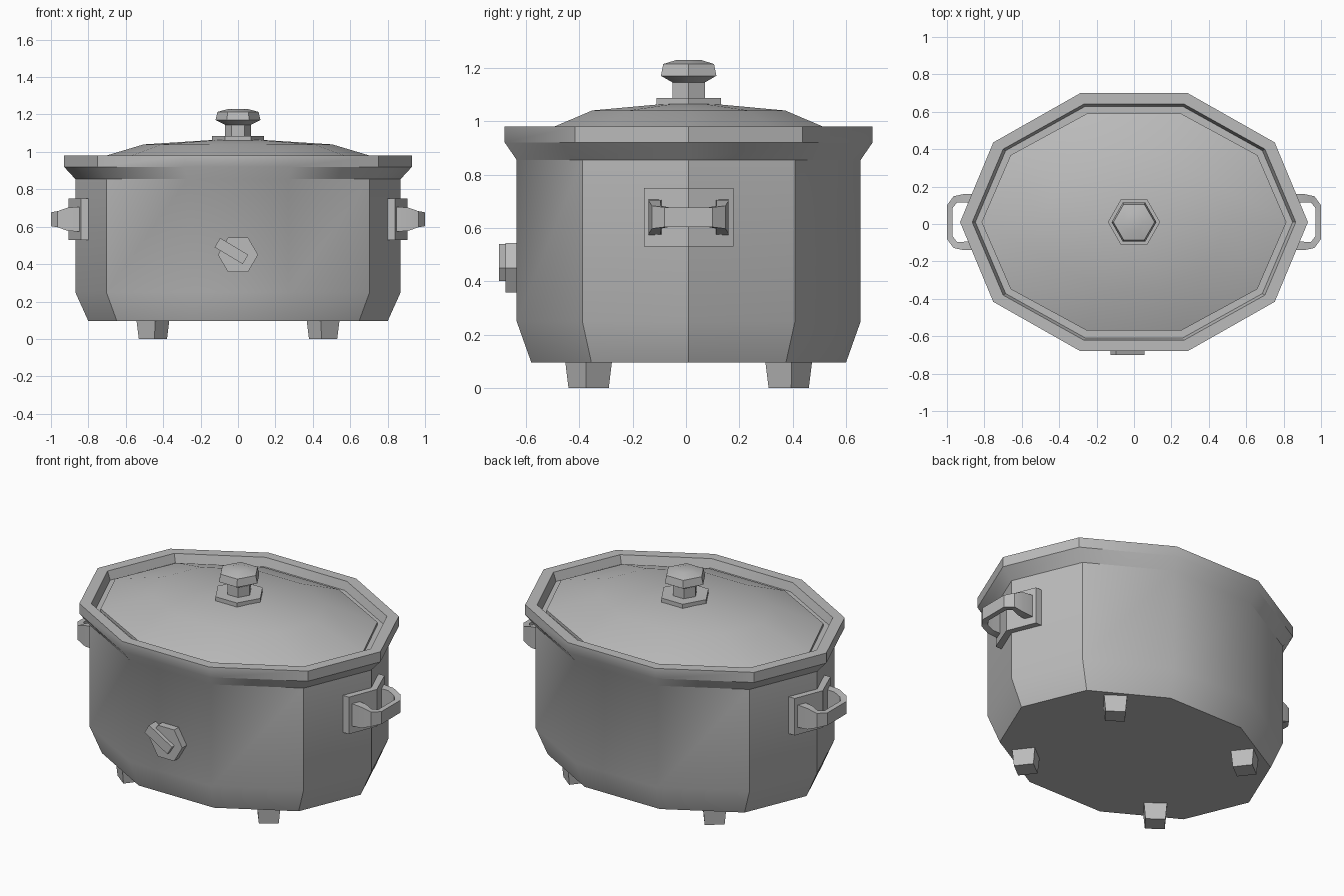
import bpy, bmesh, math
from mathutils import Matrix, Vector

cube = bpy.data.objects.get("Cube")
if cube:
    bpy.data.objects.remove(cube, do_unlink=True)

GREY = (0.5, 0.5, 0.5, 1)
metal = bpy.data.materials.new("plain_grey")
metal.use_nodes = True
metal.diffuse_color = GREY
metal.node_tree.nodes["Principled BSDF"].inputs["Base Color"].default_value = GREY
CY = 0.01  # depth centre of the pot


def loft(name, rings, place=Matrix.Identity(4), sharp=35):
    """Bridge equal-length rings of points, cap both ends, shade by angle."""
    bm = bmesh.new()
    loops = [[bm.verts.new(place @ Vector(p)) for p in ring] for ring in rings]
    n = len(loops[0])
    for a, b in zip(loops, loops[1:]):
        for i in range(n):
            j = (i + 1) % n
            bm.faces.new((a[i], a[j], b[j], b[i]))
    bm.faces.new(loops[0][::-1])
    bm.faces.new(loops[-1])
    bmesh.ops.recalc_face_normals(bm, faces=bm.faces)
    mesh = bpy.data.meshes.new(name)
    bm.to_mesh(mesh)
    bm.free()
    mesh.materials.append(metal)
    obj = bpy.data.objects.new(name, mesh)
    bpy.context.collection.objects.link(obj)
    bpy.ops.object.select_all(action='DESELECT')
    obj.select_set(True)
    bpy.context.view_layer.objects.active = obj
    bpy.ops.object.shade_smooth_by_angle(angle=math.radians(sharp))
    return obj


def ngon(n, rx, ry, z):
    return [(rx * math.cos(math.tau * i / n), ry * math.sin(math.tau * i / n), z)
            for i in range(n)]


def turned(name, n, profile, place):
    return loft(name, [ngon(n, *p) for p in profile], place)


def box(name, size, place, foot_scale=1):
    w, d, h = (s / 2 for s in size)
    corners = ((-w, -d), (w, -d), (w, d), (-w, d))
    return loft(name, [[(x * k, y * k, z) for x, y in corners]
                       for z, k in ((-h, foot_scale), (h, 1))], place)


centre = Matrix.Translation((0, CY, 0))

# Ten-sided oval pot with flared rim and inner ledge
turned("pot_body", 10, [
    (0.80, 0.62, 0.095), (0.87, 0.678, 0.25), (0.87, 0.678, 0.855),
    (0.93, 0.725, 0.92), (0.93, 0.725, 0.98), (0.865, 0.664, 0.98),
    (0.848, 0.65, 0.93), (0.78, 0.58, 0.93)], centre)

# Low domed lid
turned("lid", 10, [
    (0.815, 0.61, 0.925), (0.815, 0.61, 0.947),
    (0.505, 0.38, 1.04), (0.10, 0.08, 1.066)], centre)

# Six-sided lid knob with its base plate
turned("knob_base", 6, [(0.14, 0.14, 1.05), (0.14, 0.14, 1.086)], centre)
turned("knob", 6, [
    (0.07, 0.07, 1.08), (0.07, 0.07, 1.145), (0.12, 0.12, 1.17),
    (0.11, 0.11, 1.214), (0.05, 0.05, 1.23)], centre)

# Four tapered feet turned towards the corners
for sx, side in ((1, "left"), (-1, "right")):
    for sy, end in ((-1, "front"), (1, "back")):
        place = (Matrix.Translation((sx * 0.455, CY + sy * 0.375, 0.05))
                 @ Matrix.Rotation(math.radians(-38 * sx * sy), 4, 'Z'))
        box(f"{end}_{side}_foot", (0.125, 0.125, 0.1), place, 0.86)

# Side handles: bent mounting plate and tapering strap
plate = [(0.79, -0.168), (0.84, -0.168), (0.907, 0), (0.84, 0.168), (0.79, 0.168), (0.86, 0)]
half_strap = [  # outer x, y, inner x, y, half height
    (0.84, 0.15, 0.84, 0.10, 0.067), (0.91, 0.15, 0.91, 0.105, 0.062),
    (0.965, 0.138, 0.947, 0.105, 0.043), (1.0, 0.09, 0.97, 0.075, 0.037)]
strap = half_strap + [(a, -b, c, -d, h) for a, b, c, d, h in reversed(half_strap)]
for sx, side in ((1, "left"), (-1, "right")):
    place = Matrix.Translation((0, CY, 0.64)) @ Matrix.Diagonal((sx, 1, 1, 1))
    loft(f"{side}_handle_plate", [[(x, y, z) for x, y in plate] for z in (-0.11, 0.11)], place)
    loft(f"{side}_handle", [[(ox, oy, -h), (ox, oy, h), (ix, iy, h), (ix, iy, -h)]
                            for ox, oy, ix, iy, h in strap], place)

# Front dial with a slanted pointer
facing = Matrix.Translation((0, -0.63, 0.45)) @ Matrix.Rotation(math.pi / 2, 4, 'X')
turned("dial", 6, [(0.107, 0.107, -0.02), (0.107, 0.107, 0.047)], facing)
box("dial_pointer", (0.175, 0.058, 0.06),
    facing @ Matrix.Translation((-0.035, 0.02, 0.04)) @ Matrix.Rotation(math.radians(-31), 4, 'Z'))
